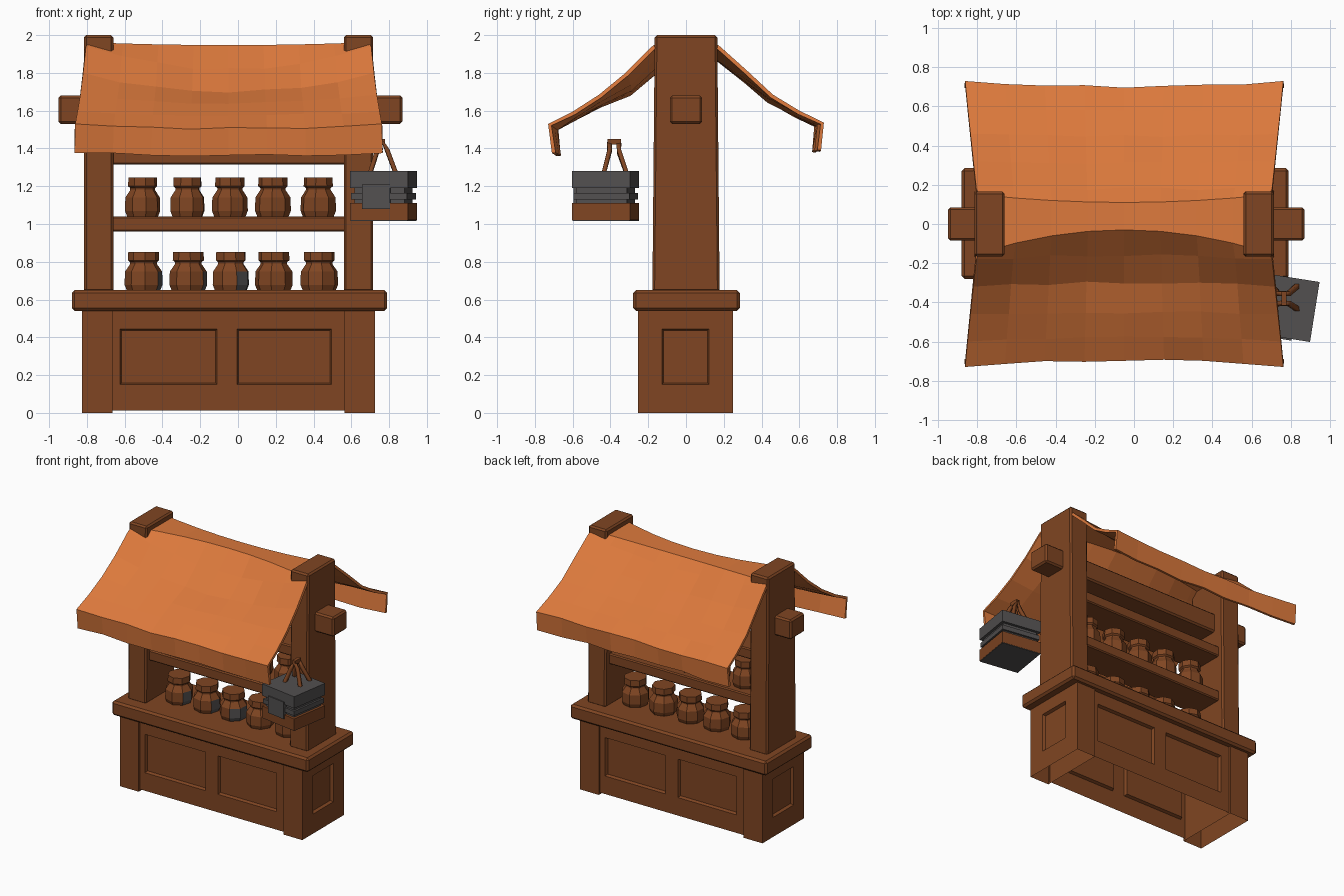
import bpy, bmesh, math, random
from mathutils import Vector, Matrix

if "Cube" in bpy.data.objects:
    bpy.data.objects.remove(bpy.data.objects["Cube"])

random.seed(4)

def mat(name, rgb):
    m = bpy.data.materials.new(name)
    m.diffuse_color = (*rgb, 1)
    m.use_nodes = True
    m.node_tree.nodes["Principled BSDF"].inputs["Base Color"].default_value = m.diffuse_color
    return m

WOOD = mat("brown wood", (0.215, 0.060, 0.016))
CLOTH = mat("orange cloth", (0.71, 0.19, 0.045))
IRON = mat("dark grey", (0.085, 0.08, 0.08))

def finish(name, bm, mats):
    me = bpy.data.meshes.new(name)
    bm.to_mesh(me)
    bm.free()
    for m in mats:
        me.materials.append(m)
    ob = bpy.data.objects.new(name, me)
    bpy.context.collection.objects.link(ob)
    return ob

def box(name, lo, hi, m=WOOD, bevel=0.012, drop=(), taper=1.0):
    """Box between two corners; drop removes faces by normal, taper narrows the top in y."""
    bm = bmesh.new()
    bmesh.ops.create_cube(bm, size=1)
    for v in bm.verts:
        top = v.co.z > 0
        v.co = Vector([lo[k] if v.co[k] < 0 else hi[k] for k in range(3)])
        if top:
            v.co.y *= taper
    bm.normal_update()
    gone = [f for f in bm.faces if any(f.normal.dot(Vector(d)) > 0.9 for d in drop)]
    bmesh.ops.delete(bm, geom=gone, context='FACES')
    if bevel:
        bmesh.ops.bevel(bm, geom=bm.edges[:], offset=bevel, segments=1, affect='EDGES')
    return finish(name, bm, [m])

def panel_wall(name, us, vs, holes, origin, angle):
    """Upright wall facing -y, with sunken panels, turned about z."""
    bm = bmesh.new()
    g = [[bm.verts.new((u, 0, v)) for v in vs] for u in us]
    sunk = []
    for i in range(len(us) - 1):
        for j in range(len(vs) - 1):
            f = bm.faces.new((g[i][j], g[i + 1][j], g[i + 1][j + 1], g[i][j + 1]))
            if (i, j) in holes:
                sunk.append(f)
    bm.normal_update()
    bmesh.ops.inset_individual(bm, faces=sunk, thickness=0.012, depth=-0.022)
    bm.transform(Matrix.Translation(origin) @ Matrix.Rotation(angle, 4, 'Z'))
    return finish(name, bm, [WOOD])

CX = -0.05  # middle of the stall itself

# hollow base: two end blocks with panelled sides, panelled walls between
for s, side in ((-1, "left"), (1, "right")):
    xs = sorted((CX + s * 0.615, CX + s * 0.775))
    box(side + "_base_block", (xs[0], -0.255, 0), (xs[1], 0.25, 0.55), bevel=0,
        drop=[(0, 0, -1), (s, 0, 0)])
    panel_wall(side + "_base_panel", [-0.2525, -0.125, 0.125, 0.2525], [0, 0.15, 0.445, 0.55],
               {(1, 1)}, (CX + s * 0.775, -0.0025, 0), s * math.pi / 2)
for y, a, side in ((-0.238, 0, "front"), (0.234, math.pi, "back")):
    panel_wall(side + "_base_panels", [-0.62, -0.575, -0.06, 0.045, 0.545, 0.62],
               [0.012, 0.15, 0.445, 0.55], {(1, 1), (3, 1)}, (CX, y, 0), a)

# counter, posts, cross beam and shelves
box("counter_top", (-0.88, -0.28, 0.54), (0.79, 0.285, 0.65), bevel=0.015)
for s, side in ((-1, "left"), (1, "right")):
    xs = sorted((CX + s * 0.61, CX + s * 0.765))
    box(side + "_post", (xs[0], -0.178, 0.64), (xs[1], 0.178, 2.0), taper=0.93)
box("cross_beam", (-0.95, -0.085, 1.53), (0.87, 0.085, 1.68))
box("jar_shelf", (-0.67, -0.13, 0.96), (0.58, 0.13, 1.04), bevel=0.008)
box("upper_shelf", (-0.67, -0.13, 1.315), (0.58, 0.13, 1.395), bevel=0.008)

# jars: eight-sided turned profiles
def jar(name, x, z, width, grey):
    prof = [(0.085, 0), (0.097, 0.03), (0.095, 0.10), (0.068, 0.14), (0.068, 0.15),
            (0.08, 0.16), (0.078, 0.205)]
    bm = bmesh.new()
    rot = random.uniform(0, 0.8)
    rings = [[bm.verts.new((x + width * r * math.cos(rot + k * math.pi / 4),
                            width * r * math.sin(rot + k * math.pi / 4), z + h))
              for k in range(8)] for r, h in prof]
    for a, b in zip(rings, rings[1:]):
        for k in range(8):
            n = (k + 1) % 8
            bm.faces.new((a[k], a[n], b[n], b[k]))
    bm.faces.new(rings[-1])
    bm.faces.new(rings[0][::-1])
    bm.normal_update()
    for f in bm.faces:  # grey patch on the front right of some jars
        n = f.normal
        if grey and n.x > 0.55 and n.y < 0 and f.calc_center_median().z < z + 0.12:
            f.material_index = 1
    finish(name, bm, [WOOD, IRON])

for i, x in enumerate((-0.505, -0.268, -0.043, 0.185, 0.425)):
    jar(f"upper_jar_{i + 1}", x, 1.04, 0.98, False)
    jar(f"lower_jar_{i + 1}", x + 0.005, 0.648, 1.04, i < 3)

# awning: profile at the ends (y, z), profile at the sagging middle (y, z), half width
rows = [(-0.71, 1.375, -0.68, 1.365, 0.815), (-0.73, 1.53, -0.695, 1.505, 0.812),
        (-0.60, 1.595, -0.58, 1.575, 0.80), (-0.46, 1.685, -0.45, 1.64, 0.785),
        (-0.32, 1.80, -0.30, 1.70, 0.77), (-0.18, 1.94, -0.16, 1.82, 0.755),
        (-0.15, 1.962, -0.03, 1.947, 0.74), (0.15, 1.962, 0.11, 1.942, 0.74),
        (0.18, 1.94, 0.18, 1.875, 0.755), (0.32, 1.815, 0.31, 1.765, 0.77),
        (0.46, 1.685, 0.45, 1.66, 0.785), (0.60, 1.60, 0.58, 1.59, 0.80),
        (0.73, 1.537, 0.70, 1.52, 0.812), (0.715, 1.39, 0.69, 1.385, 0.815)]
bm = bmesh.new()
N = 8
grid = []
for i in range(N + 1):
    u = -1 + 2 * i / N
    s = 1 - u * u
    col = []
    for j, (y0, z0, y1, z1, w) in enumerate(rows):
        k = 0.007 if 0 < i < N and j not in (6, 7) else 0
        col.append(bm.verts.new((CX + u * w, y0 + (y1 - y0) * s + random.uniform(-k, k),
                                 z0 + (z1 - z0) * s + random.uniform(-k, k))))
    grid.append(col)
for i in range(N):
    for j in range(len(rows) - 1):
        bm.faces.new((grid[i][j], grid[i + 1][j], grid[i + 1][j + 1], grid[i][j + 1]))
awning = finish("awning", bm, [CLOTH])
sol = awning.modifiers.new("thickness", 'SOLIDIFY')
sol.thickness = 0.02
sol.offset = -1

# hanging chest: brown tray, grey waist, lid and front plate
place = Matrix.Translation((0.77, -0.425, 0)) @ Matrix.Rotation(math.radians(-9), 4, 'Z')
chest = [box("chest_tray", (-0.155, -0.155, 1.02), (0.155, 0.155, 1.11), WOOD, 0),
         box("chest_waist", (-0.135, -0.135, 1.10), (0.135, 0.135, 1.20), IRON, 0),
         box("chest_rim", (-0.15, -0.15, 1.13), (0.15, 0.15, 1.165), IRON, 0),
         box("chest_lid", (-0.155, -0.155, 1.19), (0.155, 0.155, 1.28), IRON, 0),
         box("chest_plate", (-0.09, -0.163, 1.08), (0.06, -0.13, 1.21), IRON, 0),
         box("chest_bottom", (-0.153, -0.153, 1.016), (0.153, 0.153, 1.021), IRON, 0)]
for ob in chest:
    ob.data.transform(place)

# two strap handles, bent over the awning corner
for n, (ya, yb) in enumerate(((-0.435, -0.405), (-0.315, -0.355))):
    cu = bpy.data.curves.new(f"chest_strap_{n + 1}", 'CURVE')
    cu.dimensions = '3D'
    cu.bevel_depth = 0.016
    cu.bevel_resolution = 0
    cu.use_fill_caps = True
    sp = cu.splines.new('POLY')
    pts = [(0.70, ya, 1.27), (0.735, yb, 1.38), (0.765, yb, 1.435), (0.79, yb, 1.39), (0.835, ya, 1.27)]
    sp.points.add(len(pts) - 1)
    for p, c in zip(sp.points, pts):
        p.co = (*c, 1)
    cu.materials.append(WOOD)
    bpy.context.collection.objects.link(bpy.data.objects.new(cu.name, cu))
# bar joining the straps
box("strap_bar", (0.752, -0.415, 1.42), (0.778, -0.345, 1.45), WOOD, 0)
